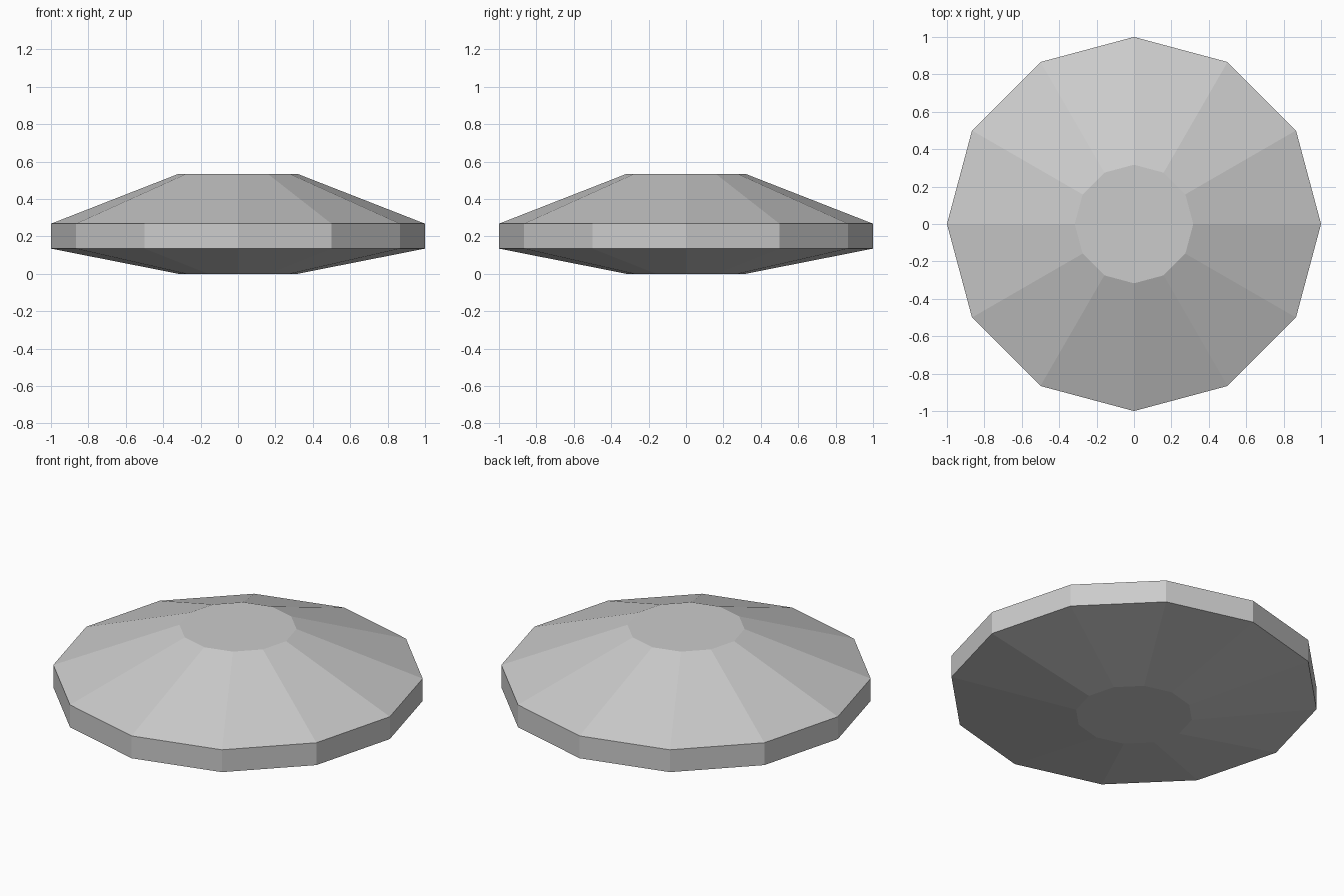
import bpy
import bmesh
from math import cos, sin, pi

cube = bpy.data.objects.get("Cube")
if cube:
    bpy.data.objects.remove(cube, do_unlink=True)

SIDES = 12
# Radius and height of each ring, bottom to top
PROFILE = [(0.317, 0.0), (1.0, 0.135), (1.0, 0.268), (0.317, 0.535)]


def flat_material(name, colour):
    mat = bpy.data.materials.new(name)
    mat.use_nodes = True
    mat.diffuse_color = colour
    shader = next(n for n in mat.node_tree.nodes if n.type == 'BSDF_PRINCIPLED')
    shader.inputs["Base Color"].default_value = colour
    return mat


# Faceted disc: stacked rings joined by flat quads and closed by two caps
bm = bmesh.new()
rings = [[bm.verts.new((r * cos(2 * pi * i / SIDES), r * sin(2 * pi * i / SIDES), z))
          for i in range(SIDES)] for r, z in PROFILE]
for low, high in zip(rings, rings[1:]):
    for i in range(SIDES):
        j = (i + 1) % SIDES
        bm.faces.new((low[i], low[j], high[j], high[i]))
bm.faces.new(rings[0][::-1])
bm.faces.new(rings[-1])
bmesh.ops.recalc_face_normals(bm, faces=bm.faces)

mesh = bpy.data.meshes.new("faceted_disc")
bm.to_mesh(mesh)
bm.free()
mesh.materials.append(flat_material("light grey", (0.6, 0.6, 0.6, 1.0)))
disc = bpy.data.objects.new("faceted_disc", mesh)
bpy.context.collection.objects.link(disc)
